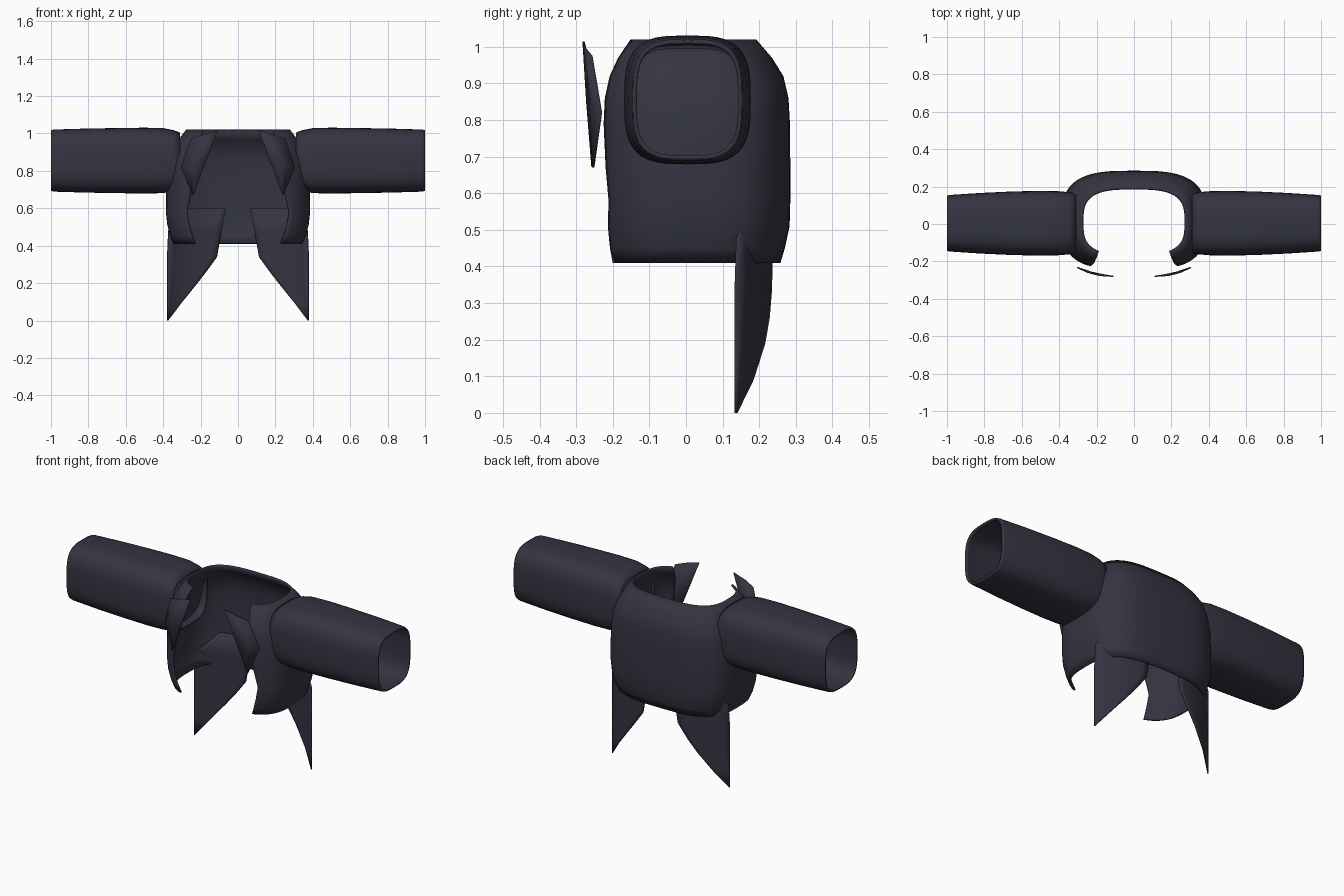
import bpy, bmesh
from math import cos, sin, acos, pi, copysign

if "Cube" in bpy.data.objects:
    bpy.data.objects.remove(bpy.data.objects["Cube"])

cloth = bpy.data.materials.new("dark_cloth")
cloth.diffuse_color = (0.035, 0.035, 0.055, 1)
cloth.use_nodes = True
cloth.node_tree.nodes["Principled BSDF"].inputs["Base Color"].default_value = cloth.diffuse_color


def power(v, e):
    return copysign(abs(v) ** e, v)


def sheet(name, rows, thick=0.01, mirror=False, closed=False, offset=-1):
    """Skin a list of equal-length point rows into a thin smooth cloth sheet."""
    bm = bmesh.new()
    grid = [[bm.verts.new(p) for p in row] for row in rows]
    n = len(rows[0])
    for a, b in zip(grid, grid[1:]):
        for i in range(n if closed else n - 1):
            j = (i + 1) % n
            bm.faces.new((a[i], a[j], b[j], b[i]))
    bmesh.ops.remove_doubles(bm, verts=bm.verts, dist=1e-5)
    bmesh.ops.recalc_face_normals(bm, faces=bm.faces)
    me = bpy.data.meshes.new(name)
    bm.to_mesh(me)
    bm.free()
    ob = bpy.data.objects.new(name, me)
    bpy.context.collection.objects.link(ob)
    me.materials.append(cloth)
    bpy.ops.object.select_all(action='DESELECT')
    ob.select_set(True)
    bpy.context.view_layer.objects.active = ob
    bpy.ops.object.shade_smooth_by_angle(angle=0.6)
    s = ob.modifiers.new("thickness", 'SOLIDIFY')
    s.thickness, s.offset = thick, offset
    if mirror:
        ob.modifiers.new("mirror", 'MIRROR')
    return ob


def lerp(a, b, t):
    return a + (b - a) * t


# Jacket body: rounded-box rings, open at the front
# (z, half width, front y, back y, x of the front edge)
levels = [(0.41, 0.345, -0.225, 0.258, 0.230), (0.45, 0.362, -0.235, 0.270, 0.245),
          (0.51, 0.378, -0.245, 0.283, 0.263), (0.58, 0.386, -0.246, 0.285, 0.275),
          (0.67, 0.386, -0.246, 0.285, 0.255), (0.79, 0.380, -0.246, 0.284, 0.235),
          (0.86, 0.366, -0.242, 0.280, 0.225), (0.92, 0.345, -0.228, 0.266, 0.213),
          (0.97, 0.316, -0.205, 0.235, 0.202), (1.02, 0.278, -0.172, 0.192, 0.190)]
N, STEPS = 3.1, 56
body = []
for z, rx, front, back, edge in levels:
    start = -acos((edge / rx) ** (N / 2))
    cy, ry = (front + back) / 2, (back - front) / 2
    ring = []
    for i in range(STEPS + 1):
        t = lerp(start, pi - start, i / STEPS)
        ring.append((rx * power(cos(t), 2 / N), cy + ry * power(sin(t), 2 / N), z))
    body.append(ring)
sheet("jacket_body", body, 0.01)

# Sleeves: open rounded-square tubes (x, half depth, half height)
tube = []
for x, hy, hz in [(0.31, 0.160, 0.150), (0.345, 0.166, 0.163), (0.40, 0.171, 0.174),
                  (0.50, 0.173, 0.176), (0.65, 0.170, 0.174), (0.82, 0.162, 0.171),
                  (0.985, 0.151, 0.166), (1.0, 0.148, 0.162)]:
    tube.append([(x, 0.004 + hy * power(cos(2 * pi * i / 40), 2 / 3.3),
                  0.855 + hz * power(sin(2 * pi * i / 40), 2 / 3.3)) for i in range(40)])
sheet("sleeve", tube, 0.01, mirror=True, closed=True)

# Coat tails: curved pointed panels (z, inner x, outer x)
tails = []
for z, a, b in [(0.60, 0.065, 0.26), (0.48, 0.088, 0.372), (0.34, 0.112, 0.378),
                (0.26, 0.170, 0.378), (0.19, 0.225, 0.378), (0.09, 0.306, 0.378),
                (0.0, 0.374, 0.378)]:
    xs = [lerp(a, b, i / 8) for i in range(9)]
    tails.append([(x, 0.235 - 0.1 * (x / 0.378) ** 3, z) for x in xs])
sheet("coat_tail", tails, 0.006, mirror=True, offset=0)

# Lapels: folded leaf shapes standing off the chest
sheet("lapel", [[(0.11, -0.28, 1.015), (0.185, -0.275, 0.995), (0.25, -0.258, 0.975)],
                [(0.172, -0.27, 0.85), (0.24, -0.258, 0.835), (0.305, -0.232, 0.82)],
                [(0.237, -0.256, 0.675), (0.239, -0.255, 0.672), (0.242, -0.253, 0.67)]],
      0.006, mirror=True, offset=0)
